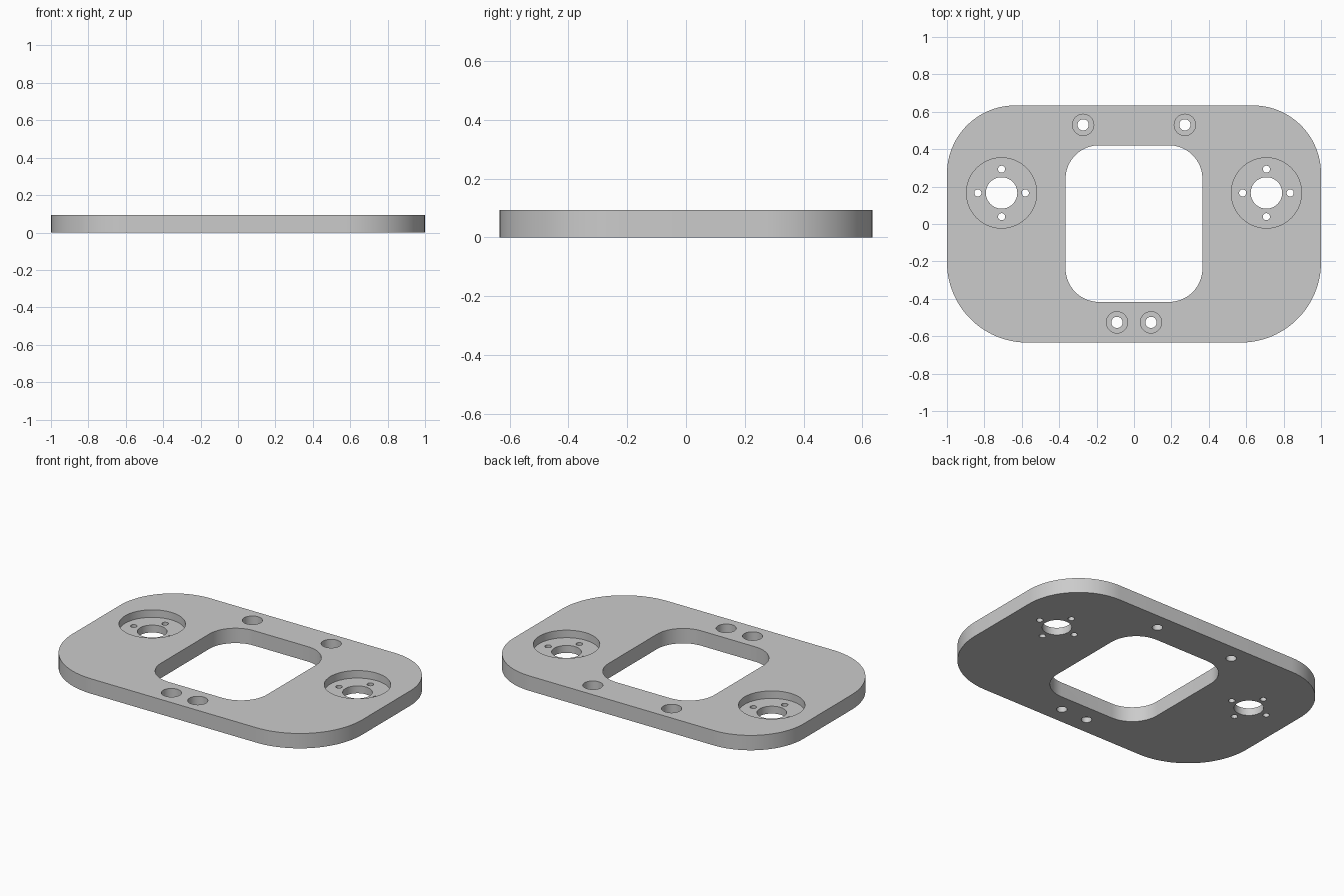
import bpy
import bmesh
from math import cos, sin, pi

cube = bpy.data.objects.get("Cube")
if cube:
    bpy.data.objects.remove(cube, do_unlink=True)

THICK = 0.093
ABOVE, BELOW = THICK + 0.05, -0.05

grey = bpy.data.materials.new("plain grey")
grey.use_nodes = True
colour = (0.6, 0.6, 0.6, 1)
grey.diffuse_color = colour
grey.node_tree.nodes["Principled BSDF"].inputs["Base Color"].default_value = colour


def arc(cx, cy, r, start, sweep, n):
    return [(cx + r * cos(start + sweep * i / n), cy + r * sin(start + sweep * i / n))
            for i in range(n + 1)]


def circle(cx, cy, r, n=48):
    return arc(cx, cy, r, 0, 2 * pi, n)[:-1]


def rounded_rect(hx, y0, y1, r_low, r_high, n=24):
    """Outline symmetric in x, with separate lower and upper corner radii."""
    q = pi / 2
    return (arc(hx - r_high, y1 - r_high, r_high, 0, q, n)
            + arc(r_high - hx, y1 - r_high, r_high, q, q, n)
            + arc(r_low - hx, y0 + r_low, r_low, 2 * q, q, n)
            + arc(hx - r_low, y0 + r_low, r_low, 3 * q, q, n))


def stack(bm, levels):
    """Closed solid through a list of (outline, z) rings."""
    rings = [[bm.verts.new((x, y, z)) for x, y in outline] for outline, z in levels]
    for low, high in zip(rings, rings[1:]):
        for i in range(len(low)):
            bm.faces.new((low[i - 1], low[i], high[i], high[i - 1]))
    bm.faces.new(rings[0][::-1])
    bm.faces.new(rings[-1])


def stepped_hole(bm, x, y, r_hole, r_bore, depth):
    floor = THICK - depth
    small, wide = circle(x, y, r_hole), circle(x, y, r_bore)
    stack(bm, [(small, BELOW), (small, floor), (wide, floor), (wide, ABOVE)])


def finish(bm, name):
    bmesh.ops.recalc_face_normals(bm, faces=bm.faces)
    mesh = bpy.data.meshes.new(name)
    bm.to_mesh(mesh)
    bm.free()
    mesh.materials.append(grey)
    obj = bpy.data.objects.new(name, mesh)
    bpy.context.collection.objects.link(obj)
    return obj


# Plate with larger corners at the front
bm = bmesh.new()
outline = rounded_rect(1.0, -0.634, 0.634, 0.43, 0.365)
stack(bm, [(outline, 0), (outline, THICK)])
plate = finish(bm, "mounting_plate")

# Central window, motor recesses and counterbored screw holes
bm = bmesh.new()
window = rounded_rect(0.366, -0.417, 0.421, 0.18, 0.18, 16)
stack(bm, [(window, BELOW), (window, ABOVE)])
for side in (-1, 1):
    stepped_hole(bm, side * 0.708, 0.166, 0.084, 0.188, 0.047)
    stepped_hole(bm, side * 0.272, 0.53, 0.03, 0.057, 0.06)
    stepped_hole(bm, side * 0.091, -0.526, 0.03, 0.057, 0.06)
main_cutter = finish(bm, "main_cutter")

# Four small fixing holes around each recess centre
bm = bmesh.new()
for side in (-1, 1):
    for px, py in circle(side * 0.708, 0.166, 0.127, 4):
        pin = circle(px, py, 0.019, 24)
        stack(bm, [(pin, BELOW), (pin, ABOVE)])
pin_cutter = finish(bm, "pin_cutter")

# Cut the holes, then discard the cutters
for o in bpy.context.selected_objects:
    o.select_set(False)
bpy.context.view_layer.objects.active = plate
plate.select_set(True)
for cutter in (main_cutter, pin_cutter):
    cutter.hide_render = True
    mod = plate.modifiers.new(cutter.name, "BOOLEAN")
    mod.operation = "DIFFERENCE"
    mod.solver = "EXACT"
    mod.object = cutter
    bpy.ops.object.modifier_apply(modifier=mod.name)
    bpy.data.objects.remove(cutter, do_unlink=True)

bpy.ops.object.shade_smooth_by_angle(angle=pi / 6)
